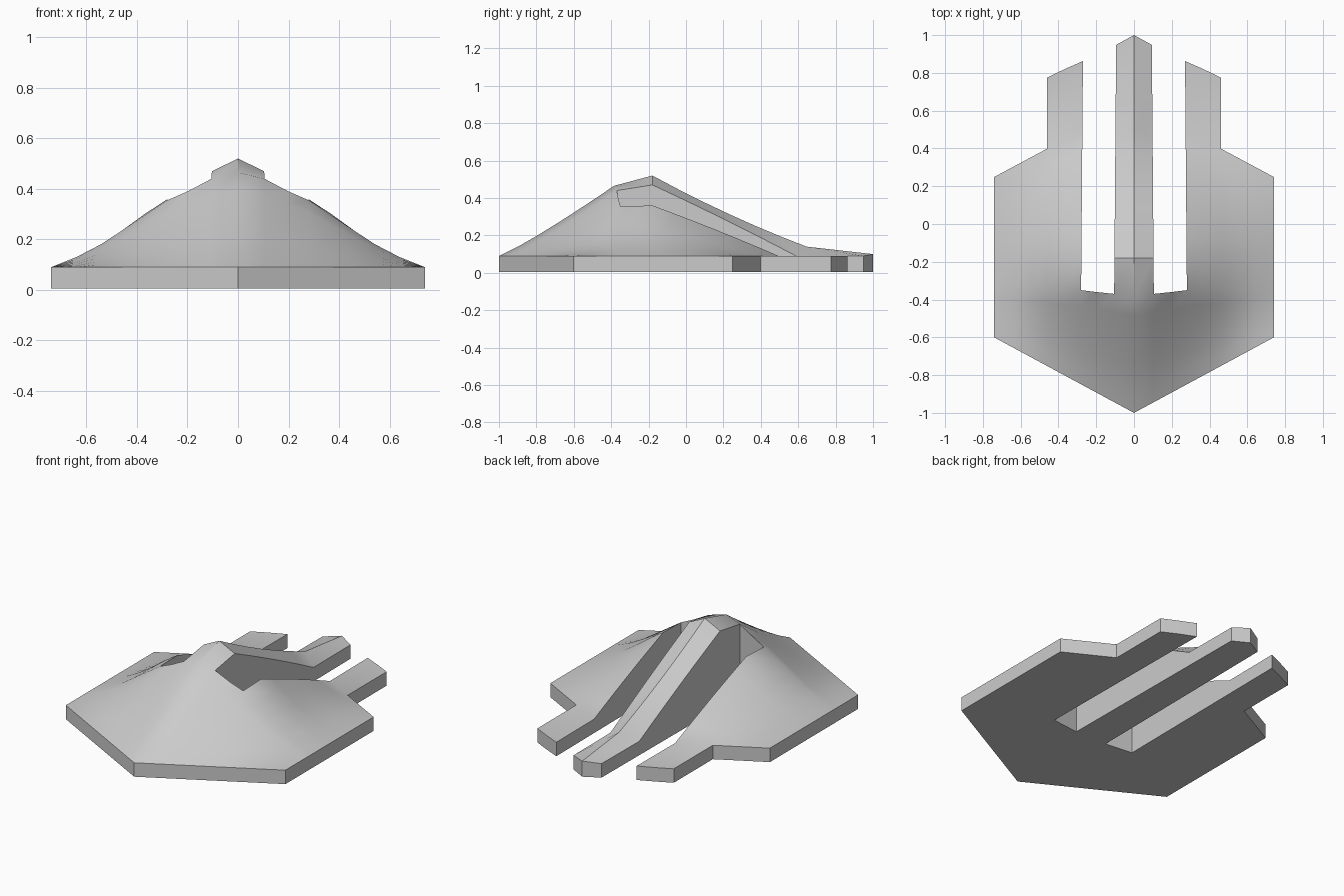
import bpy, bmesh, math

if "Cube" in bpy.data.objects:
    bpy.data.objects.remove(bpy.data.objects["Cube"])

BOTTOM, RIM = 0.005, 0.09

# Lengthwise columns: x, shoulder y, shoulder z, crest z (at y=-0.18)
half = [(0, -.385, .465, .52), (.105, -.37, .44, .47), (.2, -.36, .39, .39),
        (.28, -.35, .355, .36), (.37, -.35, .295, .30), (.46, -.35, .235, .235),
        (.54, -.35, .182, .182), (.64, -.35, .13, .13), (.74, -.35, RIM, RIM)]
columns = [(-x, *rest) for x, *rest in half[:0:-1]] + half
FRONT, BACK = 6, 6                      # row counts on the two slopes
CREST = FRONT + 1
HEX = CREST + BACK
LAST = HEX + 1


def column_points(x, ys, zs, zc):
    """Top-surface points of one column from the nose to the tail."""
    a = abs(x)
    rim = a > .73
    yf, yh, yt = -1 + .54 * a, .645 - .535 * a, 1.0 - .49 * a
    pts = []
    for i in range(FRONT + 1):
        t = i / FRONT
        pts.append((yf + (ys - yf) * t, RIM + (zs - RIM) * t ** 1.12))
    pts.append((-.18, zc))
    zh, zt, bulge = (.14, .10, -.017) if a == 0 else (RIM, RIM, 0 if rim else .006)
    for i in range(1, BACK + 1):
        t = i / BACK
        pts.append((-.18 + (yh + .18) * t, zc + (zh - zc) * t + bulge * 4 * t * (1 - t)))
    pts.append((yt, zt))
    taper = .008 if .05 < a < .3 else 0
    return [(math.copysign(a - taper * max(0, y + .36), x) if a else 0, y, z) for y, z in pts]


grid = [column_points(*c) for c in columns]


def is_solid(i, j):
    """Leave the two slots and the areas beside the rear prongs open."""
    mid = abs(columns[i][0] + columns[i + 1][0]) / 2
    if .1 < mid < .28:
        return j < FRONT
    return mid < .46 or j < HEX


# Hull: domed top, flat underside and vertical walls around the outline
bm = bmesh.new()
top, low = {}, {}


def vert(store, i, j):
    if (i, j) not in store:
        x, y, z = grid[i][j]
        store[i, j] = bm.verts.new((x, y, z if store is top else BOTTOM))
    return store[i, j]


edges = set()
for i in range(len(columns) - 1):
    for j in range(LAST):
        if is_solid(i, j):
            ring = [(i, j), (i + 1, j), (i + 1, j + 1), (i, j + 1)]
            bm.faces.new([vert(top, *k) for k in ring])
            bm.faces.new([vert(low, *k) for k in reversed(ring)])
            edges.update(zip(ring, ring[1:] + ring[:1]))
for a, b in edges:
    if (b, a) not in edges:
        bm.faces.new([low[a], low[b], top[b], top[a]])
bmesh.ops.recalc_face_normals(bm, faces=bm.faces)

mesh = bpy.data.meshes.new("pronged_hull")
bm.to_mesh(mesh)
bm.free()
hull = bpy.data.objects.new("pronged_hull", mesh)
bpy.context.collection.objects.link(hull)
bpy.context.view_layer.objects.active = hull
hull.select_set(True)
bpy.ops.object.shade_smooth_by_angle(angle=math.radians(36))
